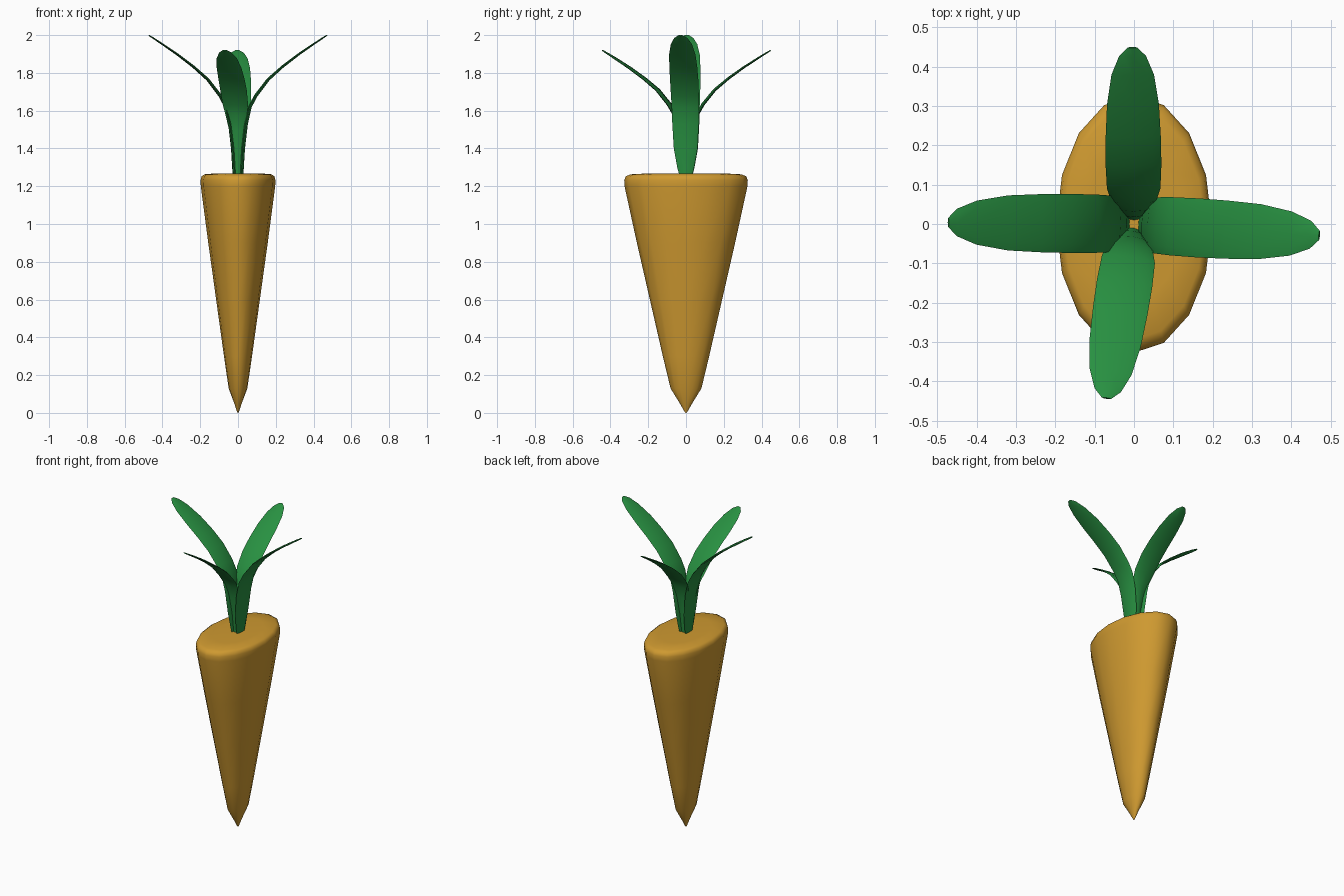
import bpy, bmesh, math
from mathutils import Vector, Matrix

if "Cube" in bpy.data.objects:
    bpy.data.objects.remove(bpy.data.objects["Cube"])


def material(name, rgb):
    m = bpy.data.materials.new(name)
    m.diffuse_color = (*rgb, 1)
    m.use_nodes = True
    m.node_tree.nodes["Principled BSDF"].inputs["Base Color"].default_value = m.diffuse_color
    return m


def loft(name, rings, mat, angle):
    """Skin closed rings of points, cap both ends and shade smooth."""
    bm = bmesh.new()
    loops = [[bm.verts.new(p) for p in ring] for ring in rings]
    n = len(loops[0])
    for a, b in zip(loops, loops[1:]):
        for i in range(n):
            j = (i + 1) % n
            bm.faces.new((a[i], a[j], b[j], b[i]))
    bm.faces.new(loops[0][::-1])
    bm.faces.new(loops[-1])
    bmesh.ops.recalc_face_normals(bm, faces=bm.faces)
    me = bpy.data.meshes.new(name)
    bm.to_mesh(me)
    bm.free()
    me.materials.append(mat)
    ob = bpy.data.objects.new(name, me)
    bpy.context.collection.objects.link(ob)
    bpy.ops.object.select_all(action='DESELECT')
    ob.select_set(True)
    bpy.context.view_layer.objects.active = ob
    bpy.ops.object.shade_smooth_by_angle(angle=math.radians(angle))
    return ob


orange = material("orange", (0.62, 0.32, 0.03))
green = material("green", (0.021, 0.28, 0.053))

# Root: 16-sided oval cone with a blunt tip and rounded shoulder (z, scale)
profile = [(0.0, 0.01), (0.012, 0.035), (0.045, 0.09), (0.13, 0.25),
           (0.3, 0.375), (0.6, 0.585), (0.9, 0.795), (1.2, 0.995),
           (1.232, 1.0), (1.252, 0.975), (1.263, 0.9), (1.268, 0.6)]
rings = []
for z, s in profile:
    rings.append([(0.198 * s * math.cos(k * math.pi / 8),
                   0.327 * s * math.sin(k * math.pi / 8), z) for k in range(16)])
loft("root", rings, orange, 50)

# Leaves: flat blades curving outward (reach, height, half width)
path = [(0.018, 1.24), (0.022, 1.3), (0.028, 1.4), (0.043, 1.53),
        (0.063, 1.62), (0.095, 1.68), (0.16, 1.765), (0.235, 1.832),
        (0.32, 1.897), (0.40, 1.952), (0.45, 1.985), (0.472, 1.999)]
wide = [0.03, 0.045, 0.063, 0.07, 0.072, 0.074, 0.075, 0.074, 0.07, 0.056, 0.035, 0.012]
slim = [0.018, 0.02, 0.028, 0.042, 0.058, 0.068, 0.071, 0.07, 0.066, 0.054, 0.034, 0.012]


def leaf(name, angle, widths, reach, height):
    pts = [Vector((r * reach, 0, 1.24 + (z - 1.24) * height)) for r, z in path]
    turn = Matrix.Rotation(math.radians(angle), 3, 'Z')
    rings = []
    for i, (p, w) in enumerate(zip(pts, widths)):
        d = (pts[min(i + 1, len(pts) - 1)] - pts[max(i - 1, 0)]).normalized()
        normal = Vector((d.z, 0, -d.x))
        t = 0.009 if i < 6 else 0.009 - 0.001 * (i - 5)
        rings.append([turn @ (p + Vector((0, w * math.cos(k * math.pi / 4), 0))
                              + normal * t * math.sin(k * math.pi / 4))
                      for k in range(8)])
    loft(name, rings, green, 60)


leaf("leaf_right", -3.5, wide, 1.0, 1.0)
leaf("leaf_left", 179.5, wide, 1.0, 1.0)
leaf("leaf_back", 90.5, slim, 0.95, 0.895)
leaf("leaf_front", 261, slim, 0.95, 0.895)
